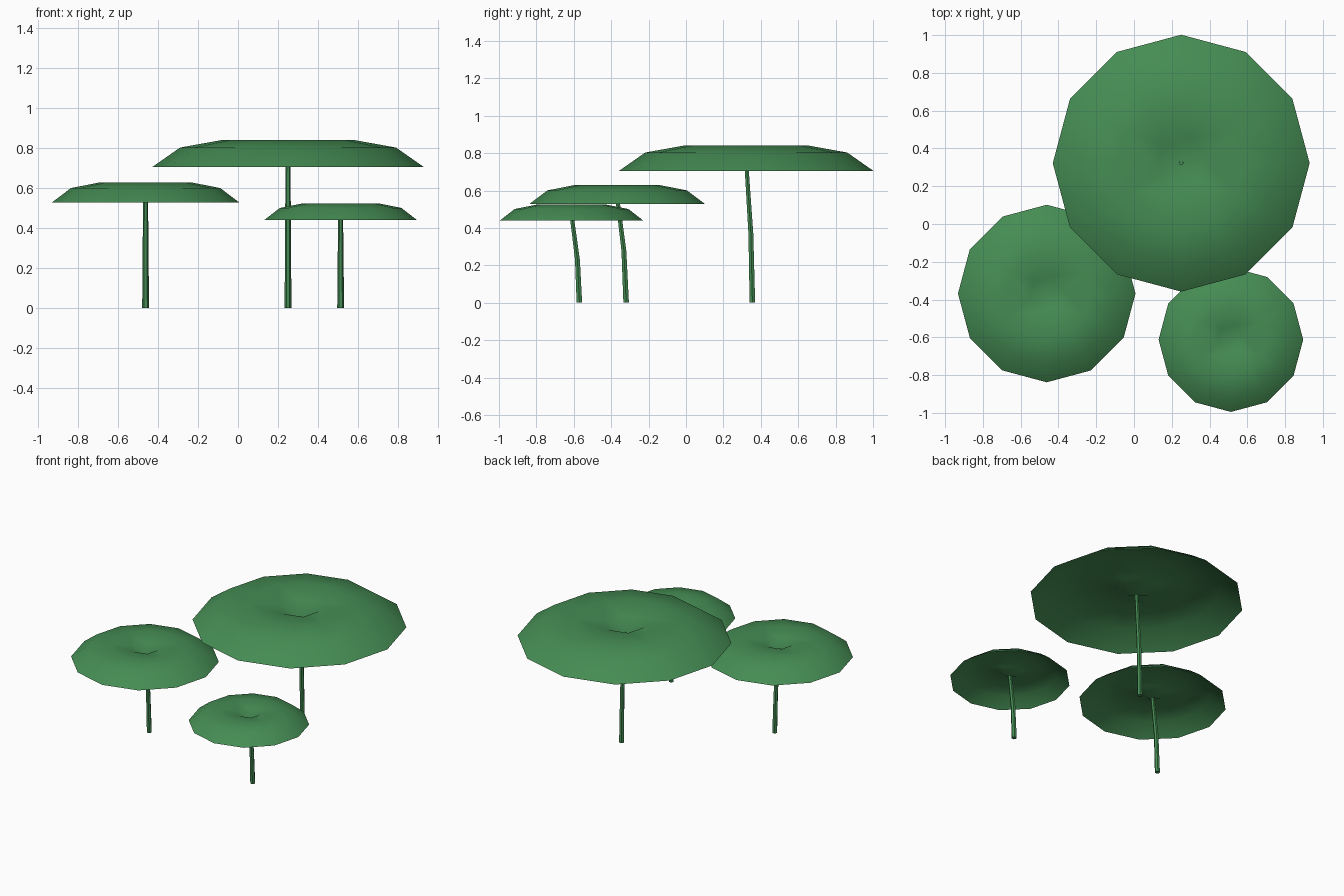
import bpy, bmesh, math

if "Cube" in bpy.data.objects:
    bpy.data.objects.remove(bpy.data.objects["Cube"])

green = bpy.data.materials.new("leaf green")
green.diffuse_color = (0.06, 0.265, 0.088, 1)
green.use_nodes = True
green.node_tree.nodes["Principled BSDF"].inputs["Base Color"].default_value = green.diffuse_color


def finish(bm, name):
    bmesh.ops.recalc_face_normals(bm, faces=bm.faces)
    for f in bm.faces:
        f.smooth = True
    me = bpy.data.meshes.new(name)
    bm.to_mesh(me)
    bm.free()
    me.materials.append(green)
    ob = bpy.data.objects.new(name, me)
    bpy.context.collection.objects.link(ob)
    return ob


def ring(bm, x, y, z, r, n, start=0.0):
    return [bm.verts.new((x + r * math.cos(start + 2 * math.pi * i / n),
                          y + r * math.sin(start + 2 * math.pi * i / n), z))
            for i in range(n)]


def bridge(bm, a, b):
    n = len(a)
    for i in range(n):
        j = (i + 1) % n
        bm.faces.new((a[i], a[j], b[j], b[i]))


# Leaf: thin twelve-sided canopy sheet with a six-sided dimple in the middle
def leaf(name, x, y, s, h):
    bm = bmesh.new()
    rings = [ring(bm, x, y, z * h, r * s, 12)
             for r, z in ((0.68, 0.705), (0.54, 0.803), (0.335, 0.84))]
    for a, b in zip(rings, rings[1:]):
        bridge(bm, a, b)
    top = rings[-1]
    hexa = ring(bm, x, y, 0.812 * h, 0.135 * s, 6, math.radians(15))
    centre = bm.verts.new((x, y, 0.74 * h))
    for j in range(6):
        k = (j + 1) % 6
        bm.faces.new((top[2 * j], top[2 * j + 1], hexa[j]))
        bm.faces.new((top[2 * j + 1], top[(2 * j + 2) % 12], hexa[k], hexa[j]))
        bm.faces.new((hexa[j], hexa[k], centre))
    finish(bm, name)


# Stem: slim bent tube leaning forward to the leaf centre
def stem(name, x, y, h, lean):
    bm = bmesh.new()
    path = ((0, lean, 0.017), (0.37 * h, lean * 0.75, 0.015), (0.755 * h, 0, 0.012))
    rings = [ring(bm, x, y + dy, z, r, 6) for z, dy, r in path]
    for a, b in zip(rings, rings[1:]):
        bridge(bm, a, b)
    bm.faces.new(rings[0])
    bm.faces.new(rings[-1])
    ob = finish(bm, name)
    bpy.ops.object.select_all(action='DESELECT')
    ob.select_set(True)
    bpy.context.view_layer.objects.active = ob
    bpy.ops.object.shade_smooth_by_angle(angle=math.radians(50))


# size name, centre x, y, width scale, height scale, stem lean
for size, x, y, s, h, lean in (("large", 0.25, 0.322, 1.0, 1.0, 0.033),
                               ("medium", -0.462, -0.368, 0.691, 0.748, 0.048),
                               ("small", 0.513, -0.612, 0.563, 0.624, 0.042)):
    leaf(size + "_leaf", x, y, s, h)
    stem(size + "_stem", x, y, h, lean)
